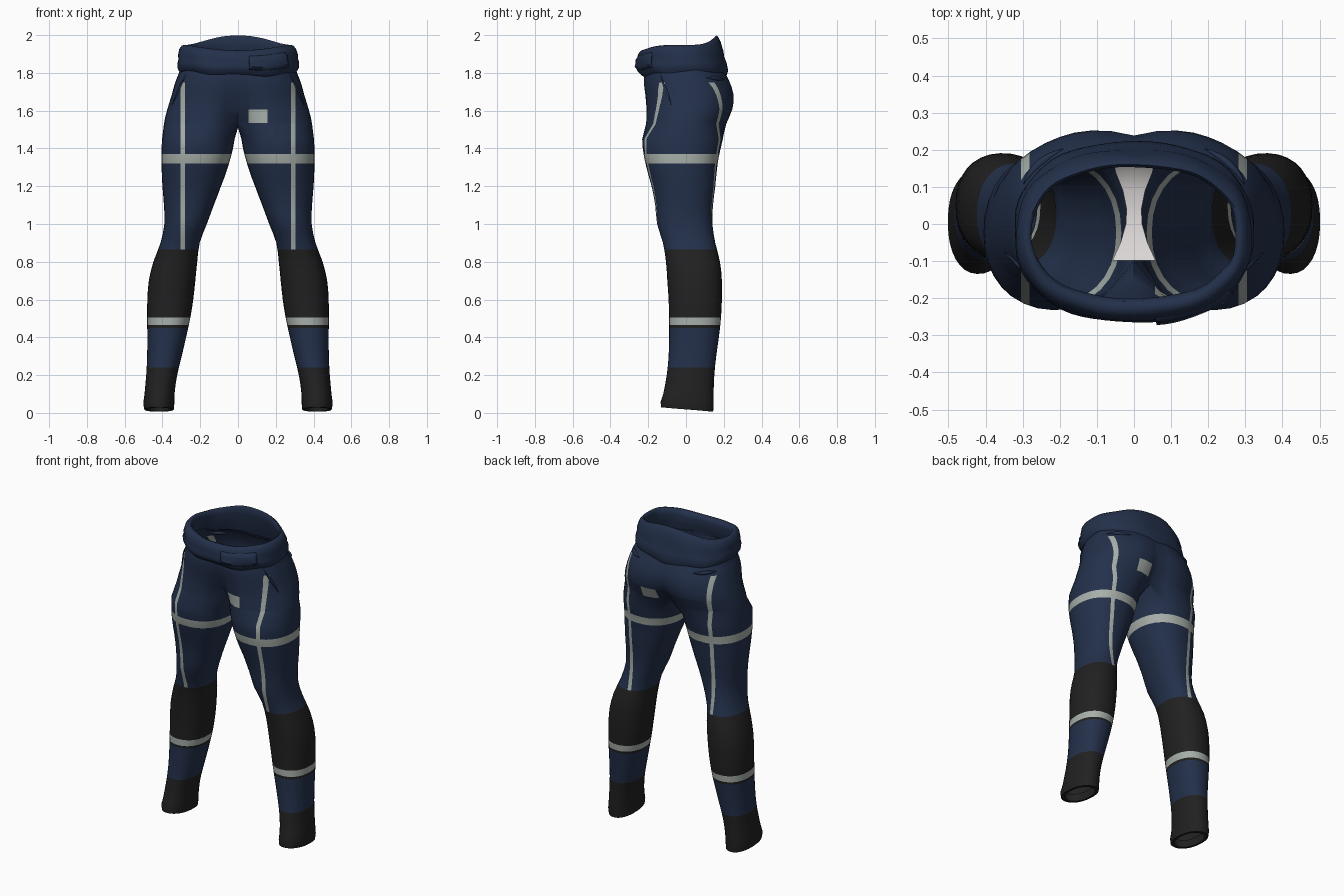
import bpy, bmesh, math
from mathutils import Vector

if "Cube" in bpy.data.objects:
    bpy.data.objects.remove(bpy.data.objects["Cube"])

# ---------- colours ----------
def colour(name, rgb):
    m = bpy.data.materials.new(name)
    m.diffuse_color = (*rgb, 1)
    m.use_nodes = True
    m.node_tree.nodes["Principled BSDF"].inputs["Base Color"].default_value = m.diffuse_color
    return m

NAVY = colour("navy cloth", (0.017, 0.030, 0.070))
BLACK = colour("black cloth", (0.015, 0.015, 0.015))
SILVER = colour("silver tape", (0.39, 0.43, 0.40))
WHITE = colour("white lining", (0.76, 0.72, 0.72))


def finish(bm, name, mats, angle=50):
    me = bpy.data.meshes.new(name)
    bm.to_mesh(me)
    bm.free()
    ob = bpy.data.objects.new(name, me)
    bpy.context.collection.objects.link(ob)
    for m in mats:
        me.materials.append(m)
    bpy.ops.object.select_all(action='DESELECT')
    ob.select_set(True)
    bpy.context.view_layer.objects.active = ob
    bpy.ops.object.shade_smooth_by_angle(angle=math.radians(angle))
    return ob


def sample(table, z):
    """Smooth (Catmull-Rom) lookup in a table sorted by falling z."""
    n = len(table)
    i = max(k for k in range(n - 1) if table[k][0] >= z - 1e-9 or k == 0)
    r0, r1, r2, r3 = (table[min(max(i + k, 0), n - 1)] for k in (-1, 0, 1, 2))
    t = (r1[0] - z) / (r1[0] - r2[0])
    return [0.5 * (2 * b + (c - a) * t + (2 * a - 5 * b + 4 * c - d) * t * t
                   + (3 * b - a - 3 * c + d) * t ** 3)
            for a, b, c, d in zip(r0[1:], r1[1:], r2[1:], r3[1:])]


def spow(v, p):
    return math.copysign(abs(v) ** p, v)


# z, half width, front, back, front at centre, back at centre
HIP = [(1.84, .300, -.220, .190, -.220, .190), (1.75, .332, -.232, .240, -.215, .225),
       (1.68, .352, -.226, .262, -.190, .238), (1.60, .376, -.222, .255, -.150, .210),
       (1.53, .392, -.226, .225, -.100, .155)]
# z, inner side, outer side, front, back
LEG = [(1.45, .018, .402, -.232, .195), (1.37, .034, .406, -.225, .176),
       (1.28, .060, .404, -.205, .163), (1.20, .090, .400, -.182, .155),
       (1.10, .128, .392, -.163, .143), (1.00, .165, .390, -.153, .140),
       (.90, .203, .410, -.122, .155), (.80, .216, .448, -.106, .180),
       (.70, .226, .472, -.099, .190), (.60, .237, .480, -.092, .190),
       (.50, .253, .481, -.090, .185), (.40, .275, .480, -.090, .174),
       (.30, .298, .481, -.092, .160), (.20, .322, .486, -.102, .150),
       (.10, .336, .495, -.120, .146), (.04, .337, .502, -.136, .146),
       (.018, .340, .496, -.132, .144)]
OUT, INN = 24, 8


def hip_point(phi, z, off=0.0):
    X, yf, yb, cf, cb = sample(HIP, z)
    x = X * spow(math.cos(phi), .85)
    mid, rad = (yf + yb) / 2, (yb - yf) / 2
    y = mid + rad * spow(math.sin(phi), .85)
    w = max(0, 1 - x / .17) ** 2
    y += w * ((cf - yf) if phi < 0 else (cb - yb))
    return Vector((max(x, 0) + off * math.cos(phi), y + off * math.sin(phi), z))


def leg_ring(z, row=None, scale=1.0):
    xi, xo, yf, yb = row or sample(LEG, z)
    a, b = (xo - xi) / 2 * scale, (yb - yf) / 2 * scale
    angs = [math.radians(-132 + 264 * i / OUT) for i in range(OUT + 1)]
    angs += [math.radians(132 + 96 * i / INN) for i in range(1, INN)]
    tilt = .10 * max(0, 1 - z / .12)
    return [Vector(((xi + xo) / 2 + a * spow(math.cos(t), .9),
                    (yf + yb) / 2 + b * spow(math.sin(t), .9),
                    z - tilt * b * math.sin(t))) for t in angs]


# ---------- trouser shell: seat and both legs ----------
bm = bmesh.new()
for side in (1, -1):
    put = lambda pts: [bm.verts.new((p.x * side, p.y, p.z)) for p in pts]

    def skin(a, b, closed):
        n = len(a)
        for i in range(n if closed else n - 1):
            j = (i + 1) % n
            q = (a[i], b[i], b[j], a[j])
            bm.faces.new(q if side > 0 else q[::-1])

    phis = [-math.pi / 2 + math.pi * i / OUT for i in range(OUT + 1)]
    arcs = [put([hip_point(p, 1.84 - .31 * k / 8) for p in phis]) for k in range(9)]
    for a, b in zip(arcs, arcs[1:]):
        skin(a, b, False)
    # crotch seam closes the last hip arc into a leg ring
    crotch = put([Vector((0, .155 - .255 * i / INN,
                          1.53 - .02 * math.sin(math.pi * i / INN))) for i in range(1, INN)])
    last = arcs[-1] + crotch
    zs = [1.45 - .05 * k for k in range(29)] + [.018]
    rings = [leg_ring(z) for z in zs]
    rings += [leg_ring(.018, LEG[-1][1:], .82), leg_ring(.07, LEG[-2][1:], .80)]
    for r in rings:
        r = put(r)
        skin(last, r, True)
        last = r
bmesh.ops.remove_doubles(bm, verts=bm.verts, dist=1e-4)


def cut(axis, value, zmin=-1):
    faces = [f for f in bm.faces if f.calc_center_median().z > zmin]
    geom = list({v for f in faces for v in f.verts}) + \
        list({e for f in faces for e in f.edges}) + faces
    co, no = Vector((0, 0, 0)), Vector((0, 0, 0))
    co[axis], no[axis] = value, 1
    bmesh.ops.bisect_plane(bm, geom=geom, plane_co=co, plane_no=no, dist=1e-5)


# seams between the coloured cloth and tape
for z in (1.75, 1.605, 1.535, 1.37, 1.32, .865, .505, .465, .45, .24):
    cut(2, z)
for x in (.281, .304, -.281, -.304):
    cut(0, x, .86)
for x in (.056, .157):
    cut(0, x, 1.52)
for f in bm.faces:
    c = f.calc_center_median()
    if 1.32 < c.z < 1.37 or .465 < c.z < .505:
        f.material_index = 2
    elif .281 < abs(c.x) < .304 and .865 < c.z < 1.75:
        f.material_index = 2
    elif .056 < c.x < .157 and 1.535 < c.z < 1.605:
        f.material_index = 2
    elif c.z < .24 or .45 < c.z < .865:
        f.material_index = 1
bmesh.ops.recalc_face_normals(bm, faces=bm.faces)
finish(bm, "trouser_shell", (NAVY, BLACK, SILVER), 60)


# ---------- rolled waistband ----------
def rim(t):
    s = math.sin(t)
    return 1.948 + .05 * max(0, s) ** 4 - .028 * max(0, -s) ** 3


# half width, front, back, height share from bottom to rim
BAND = [(.298, -.215, .190, .05), (.312, -.238, .212, -.03), (.322, -.258, .222, .12),
        (.322, -.265, .214, .32), (.316, -.258, .203, .46), (.318, -.260, .200, .60),
        (.309, -.252, .184, .84), (.296, -.240, .170, .97), (.284, -.225, .160, 1.0),
        (.275, -.208, .153, .95), (.276, -.200, .156, .75), (.284, -.208, .172, .35),
        (.296, -.216, .188, .10)]


def band_point(t, row, off=0.0):
    X, yf, yb, h = row
    low = 1.802 + .012 * math.sin(2 * t + 1) + .005 * math.sin(7 * t)
    c, s = spow(math.cos(t), .86), spow(math.sin(t), .86)
    puff = 1 + .007 * math.sin(9 * t + 5 * h)
    return Vector(((X + off) * c * puff,
                   (yf + yb) / 2 + ((yb - yf) / 2 + off) * s * puff,
                   low + (rim(t) - low) * h))


def sheet(bm, grid, closed=False):
    rows = [[bm.verts.new(p) for p in r] for r in grid]
    for a, b in zip(rows, rows[1:]):
        for i in range(len(a) if closed else len(a) - 1):
            j = (i + 1) % len(a)
            bm.faces.new((a[i], a[j], b[j], b[i]))


bm = bmesh.new()
sheet(bm, [[band_point(2 * math.pi * i / 64, r) for i in range(64)] for r in BAND], True)
finish(bm, "waistband", (NAVY,), 60)

# overlapping belt end at the front
bm = bmesh.new()
arc = [math.radians(-82 + 44 * i / 12) for i in range(13)]
offs = (-.004, .008, .009, .008, -.004)
sheet(bm, [[band_point(t, r, o) for t in arc] for r, o in zip(BAND[2:7], offs)])
belt = finish(bm, "belt_overlap", (NAVY,))
mod = belt.modifiers.new("thickness", 'SOLIDIFY')
mod.thickness, mod.offset = .008, -1

# ---------- white crotch lining ----------
bm = bmesh.new()
LINING = [(-.098, 1.540, .058), (-.05, 1.528, .036), (.0, 1.522, .022), (.04, 1.522, .020),
          (.09, 1.530, .030), (.14, 1.545, .050), (.190, 1.605, .060), (.215, 1.69, .062)]
sheet(bm, [[Vector((w * k, y, z)) for k in (-1, 0, 1)] for y, z, w in LINING])
finish(bm, "crotch_lining", (WHITE,))


# ---------- pocket folds ----------
def fold(name, path, size):
    for side, word in ((1, "right"), (-1, "left")):
        cu = bpy.data.curves.new(name, 'CURVE')
        cu.dimensions = '3D'
        cu.bevel_depth, cu.bevel_resolution = size, 1
        sp = cu.splines.new('POLY')
        sp.points.add(8)
        for i, p in enumerate(sp.points):
            k = i / 8
            a = math.radians(path[0] + (path[2] - path[0]) * k)
            q = hip_point(a, path[1] + (path[3] - path[1]) * k)
            p.co = (q.x * side, q.y, q.z, 1)
            p.radius = .15 + math.sin(math.pi * k)
        cu.materials.append(NAVY)
        ob = bpy.data.objects.new(f"{name}_{word}", cu)
        bpy.context.collection.objects.link(ob)


fold("front_pocket_fold", (-32, 1.79, -20, 1.63), .006)
fold("back_pocket_fold", (25, 1.775, 58, 1.765), .010)
